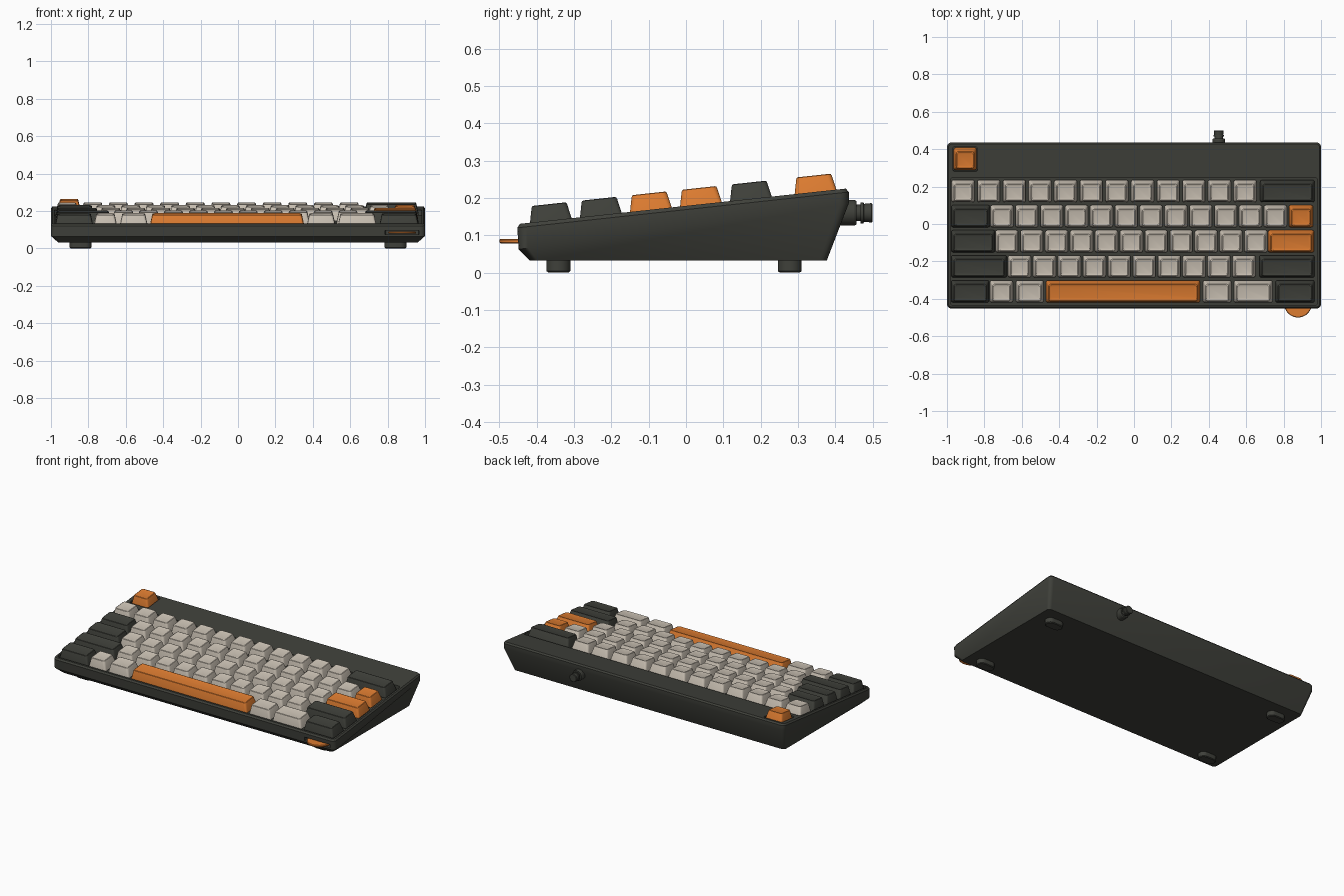
import bpy, bmesh, math
from mathutils import Matrix

if "Cube" in bpy.data.objects:
    bpy.data.objects.remove(bpy.data.objects["Cube"])

SLOPE = 0.108
TILT = Matrix.Rotation(math.atan(SLOPE), 4, 'X')


def rim(y):
    # height of the sloping top plane of the case
    return 0.13 + SLOPE * (y + 0.45)


def material(name, rgb):
    m = bpy.data.materials.new(name)
    m.diffuse_color = (*rgb, 1)
    m.use_nodes = True
    m.node_tree.nodes["Principled BSDF"].inputs["Base Color"].default_value = m.diffuse_color
    return m


DARK = material("charcoal", (0.05, 0.052, 0.043))
BLACK = material("black", (0.02, 0.02, 0.018))
BEIGE = material("beige", (0.60, 0.54, 0.46))
ORANGE = material("orange", (0.72, 0.20, 0.03))


def loop(x0, x1, y0, y1, r, z, n=4):
    # rounded rectangle; z is a number or a function of y
    pts = []
    for k, (cx, cy) in enumerate([(x1 - r, y1 - r), (x0 + r, y1 - r),
                                  (x0 + r, y0 + r), (x1 - r, y0 + r)]):
        for i in range(n + 1):
            a = math.pi / 2 * (k + i / n)
            x, y = cx + r * math.cos(a), cy + r * math.sin(a)
            pts.append((x, y, z(y) if callable(z) else z))
    return pts


def circle(r, z, n=32):
    return [(r * math.cos(2 * math.pi * i / n), r * math.sin(2 * math.pi * i / n), z)
            for i in range(n)]


def loft(name, loops, mat, matrix=Matrix()):
    # skin a stack of equal loops and cap both ends
    bm = bmesh.new()
    rings = [[bm.verts.new(p) for p in l] for l in loops]
    n = len(rings[0])
    for a, b in zip(rings, rings[1:]):
        for i in range(n):
            j = (i + 1) % n
            bm.faces.new((a[i], a[j], b[j], b[i]))
    bm.faces.new(rings[0][::-1])
    bm.faces.new(rings[-1])
    bmesh.ops.recalc_face_normals(bm, faces=bm.faces)
    me = bpy.data.meshes.new(name)
    bm.to_mesh(me)
    bm.free()
    me.materials.append(mat)
    ob = bpy.data.objects.new(name, me)
    ob.matrix_world = matrix
    bpy.context.collection.objects.link(ob)
    return ob


def box(name, sx, sy, sz, mat, matrix, r=0.01):
    return loft(name, [loop(-sx / 2, sx / 2, -sy / 2, sy / 2, r, z) for z in (-sz / 2, sz / 2)],
                mat, matrix)


# wedge case: tapered underside, side band, chamfered rim, sunken key well
YB = 0.436
seam = lambda y: 0.062 + 0.123 * (y + 0.45) / 0.886
case = loft("case", [
    loop(-0.962, 0.962, -0.418, 0.377, 0.02, 0.032),
    loop(-1, 1, -0.448, YB, 0.025, seam),
    loop(-1, 1, -0.452, YB, 0.025, lambda y: rim(y) - 0.01),
    loop(-0.993, 0.993, -0.445, YB - 0.008, 0.02, rim),
    loop(-0.982, 0.982, -0.434, 0.247, 0.015, rim),
    loop(-0.982, 0.982, -0.434, 0.247, 0.015, lambda y: rim(y) - 0.03)], DARK)


def cut(cutter):
    cutter.hide_render = True
    cutter.hide_viewport = True
    m = case.modifiers.new(cutter.name, 'BOOLEAN')
    m.operation, m.object, m.solver = 'DIFFERENCE', cutter, 'EXACT'


# pocket for the lone corner key and slot for the thumb wheel
EX, EY = -0.903, 0.347
cut(box("corner_pocket_cutter", 0.132, 0.132, 0.06, DARK,
        Matrix.Translation((EX, EY, rim(EY))) @ TILT))
cut(box("wheel_slot_cutter", 0.18, 0.17, 0.022, DARK, Matrix.Translation((0.877, -0.426, 0.084))))


def key(name, x0, x1, y, mat):
    w, d = (x1 - x0) / 2, 0.0595

    def ring(inset, z, r):
        return loop(-w + inset, w - inset, -d + inset, d - inset, r, z)
    # tapered cap with soft edge and shallow dish
    loft(name, [ring(0, -0.016, 0.010), ring(0.002, -0.006, 0.011), ring(0.0115, 0.038, 0.014),
                ring(0.0135, 0.0425, 0.014), ring(0.017, 0.044, 0.014),
                ring(0.021, 0.0425, 0.012), ring(0.027, 0.041, 0.010)],
         mat, Matrix.Translation(((x0 + x1) / 2, y, rim(y))) @ TILT)


# key rows: y, evenly spaced unit keys (first, last, count), wide keys
rows = [
    ("number", 0.174, (-0.914, 0.594, 12), [(0.675, 0.965, DARK)]),
    ("upper", 0.040, (-0.706, 0.756, 12), [(-0.977, -0.770, DARK), (0.828, 0.957, ORANGE)]),
    ("home", -0.094, (-0.680, 0.652, 11), [(-0.977, -0.743, DARK), (0.717, 0.963, ORANGE)]),
    ("lower", -0.228, (-0.612, 0.588, 10), [(-0.977, -0.680, DARK), (0.670, 0.965, DARK)]),
    ("bottom", -0.362, None, [
        (-0.977, -0.775, DARK), (-0.770, -0.648, BEIGE), (-0.631, -0.484, BEIGE),
        (-0.470, 0.353, ORANGE), (0.369, 0.520, BEIGE), (0.535, 0.740, BEIGE),
        (0.757, 0.965, DARK)]),
]
for row, y, run, wide in rows:
    if run:
        a, b, n = run
        for i in range(n):
            x = a + (b - a) * i / (n - 1)
            key(f"{row}_row_key_{i + 1}", x - 0.061, x + 0.061, y, BEIGE)
    for i, (x0, x1, mat) in enumerate(wide):
        key(f"{row}_row_wide_key_{i + 1}", x0, x1, y, mat)
key("corner_key", EX - 0.061, EX + 0.061, EY, ORANGE)

# oval rubber feet
for x in (-0.842, 0.842):
    for y in (-0.342, 0.278):
        loft("foot", [loop(-w, w, -d, d, d - 0.0005, z, 8) for w, d, z in
                      ((0.053, 0.027, 0), (0.058, 0.032, 0.004), (0.058, 0.032, 0.036))],
             DARK, Matrix.Translation((x, y, 0)))

# thumb wheel poking out of the front edge
loft("thumb_wheel", [circle(r, z) for r, z in
                     ((0.071, -0.006), (0.074, -0.003), (0.074, 0.003), (0.071, 0.006))],
     ORANGE, Matrix.Translation((0.877, -0.426, 0.084)))

# stepped cable socket on the back
loft("cable_socket", [circle(r, z) for r, z in
                      ((0.034, 0.36), (0.034, 0.452), (0.031, 0.457), (0.022, 0.457),
                       (0.022, 0.468), (0.028, 0.468), (0.028, 0.475), (0.024, 0.477),
                       (0.026, 0.497), (0.023, 0.5))],
     DARK, Matrix.Translation((0.453, 0, 0.16)) @ Matrix.Rotation(-math.pi / 2, 4, 'X'))

# smooth shading with crisp edges
for ob in bpy.context.scene.objects:
    if not ob.hide_render:
        ob.select_set(True)
        bpy.context.view_layer.objects.active = ob
bpy.ops.object.shade_smooth_by_angle(angle=math.radians(30))
